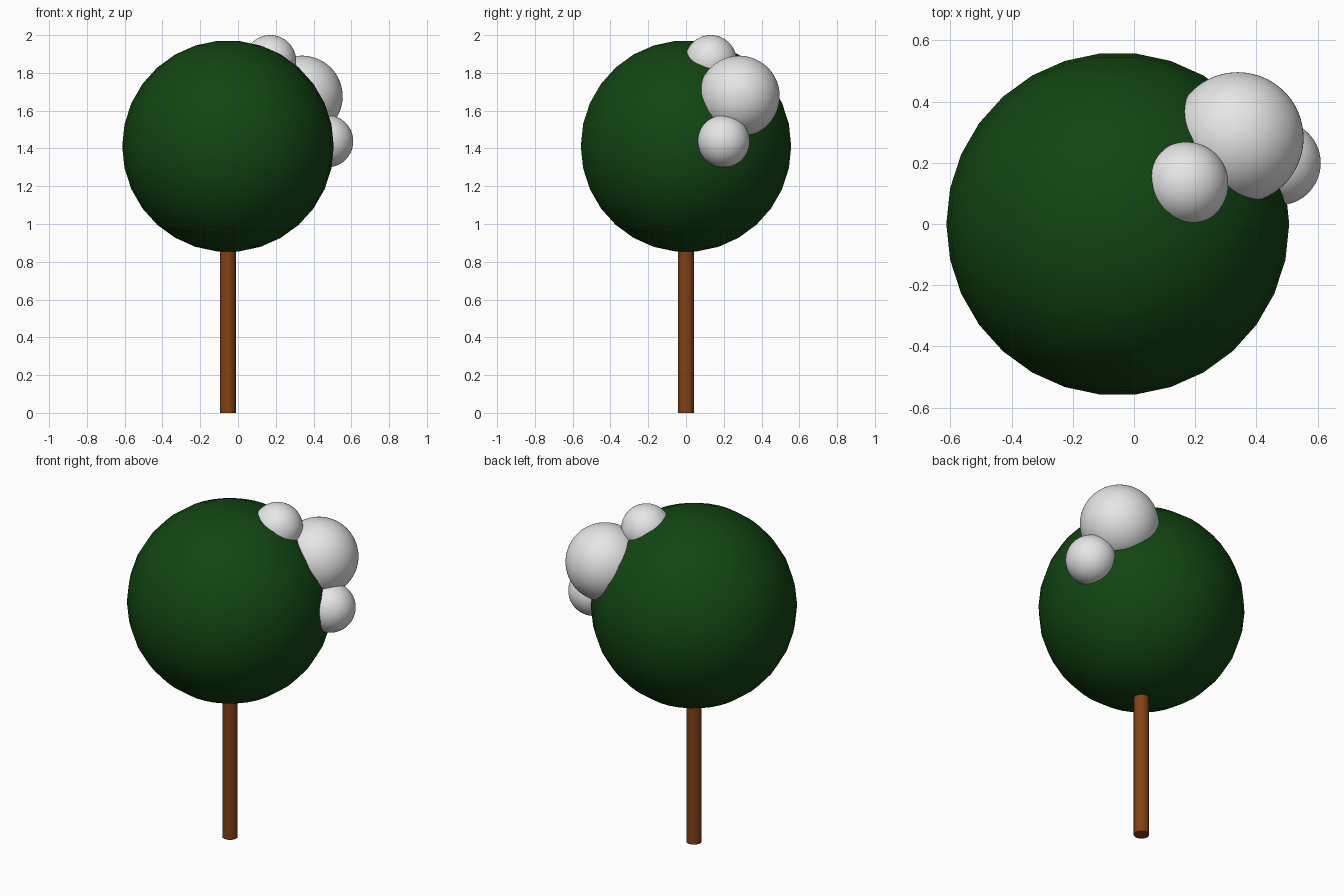
import bpy, bmesh, math

if "Cube" in bpy.data.objects:
    bpy.data.objects.remove(bpy.data.objects["Cube"])

CX = -0.053  # trunk and crown axis


def material(name, rgb):
    m = bpy.data.materials.new(name)
    m.diffuse_color = (*rgb, 1.0)
    m.use_nodes = True
    m.node_tree.nodes["Principled BSDF"].inputs["Base Color"].default_value = m.diffuse_color
    return m


def ringed_ball(name, center, radius, sides, mat):
    """Ball of stacked rings with small flat caps at top and bottom."""
    bm = bmesh.new()
    count = sides // 2
    rings = []
    for i in range(count):
        phi = math.pi * (i + 0.5) / count
        r, z = radius * math.sin(phi), radius * math.cos(phi)
        rings.append([bm.verts.new((r * math.cos(2 * math.pi * k / sides),
                                    r * math.sin(2 * math.pi * k / sides), z))
                      for k in range(sides)])
    for upper, lower in zip(rings, rings[1:]):
        for k in range(sides):
            n = (k + 1) % sides
            bm.faces.new((upper[k], lower[k], lower[n], upper[n]))
    bm.faces.new(rings[0])
    bm.faces.new(rings[-1][::-1])
    for f in bm.faces:
        f.smooth = True
    mesh = bpy.data.meshes.new(name)
    bm.to_mesh(mesh)
    bm.free()
    mesh.materials.append(mat)
    ob = bpy.data.objects.new(name, mesh)
    ob.location = center
    bpy.context.collection.objects.link(ob)
    return ob


green = material("dark green", (0.006, 0.061, 0.006))
brown = material("bark brown", (0.223, 0.054, 0.007))
white = material("pale grey", (0.79, 0.79, 0.79))

# Trunk, running up into the crown
bpy.ops.mesh.primitive_cylinder_add(vertices=30, radius=0.042, depth=0.95,
                                    location=(CX, 0, 0.475))
trunk = bpy.context.object
trunk.name = "trunk"
trunk.data.materials.append(brown)
bpy.ops.object.shade_smooth_by_angle(angle=math.radians(40))

# Crown: coarse ball
ringed_ball("crown", (CX, 0, 1.412), 0.56, 30, green)

# Snow clumps on the back right of the crown: fine balls
for name, center, radius in (
        ("snow_clump_large", (0.339, 0.281, 1.676), 0.215),
        ("snow_clump_side", (0.472, 0.199, 1.438), 0.138),
        ("snow_clump_top", (0.171, 0.131, 1.863), 0.137)):
    ringed_ball(name, center, radius, 80, white)
